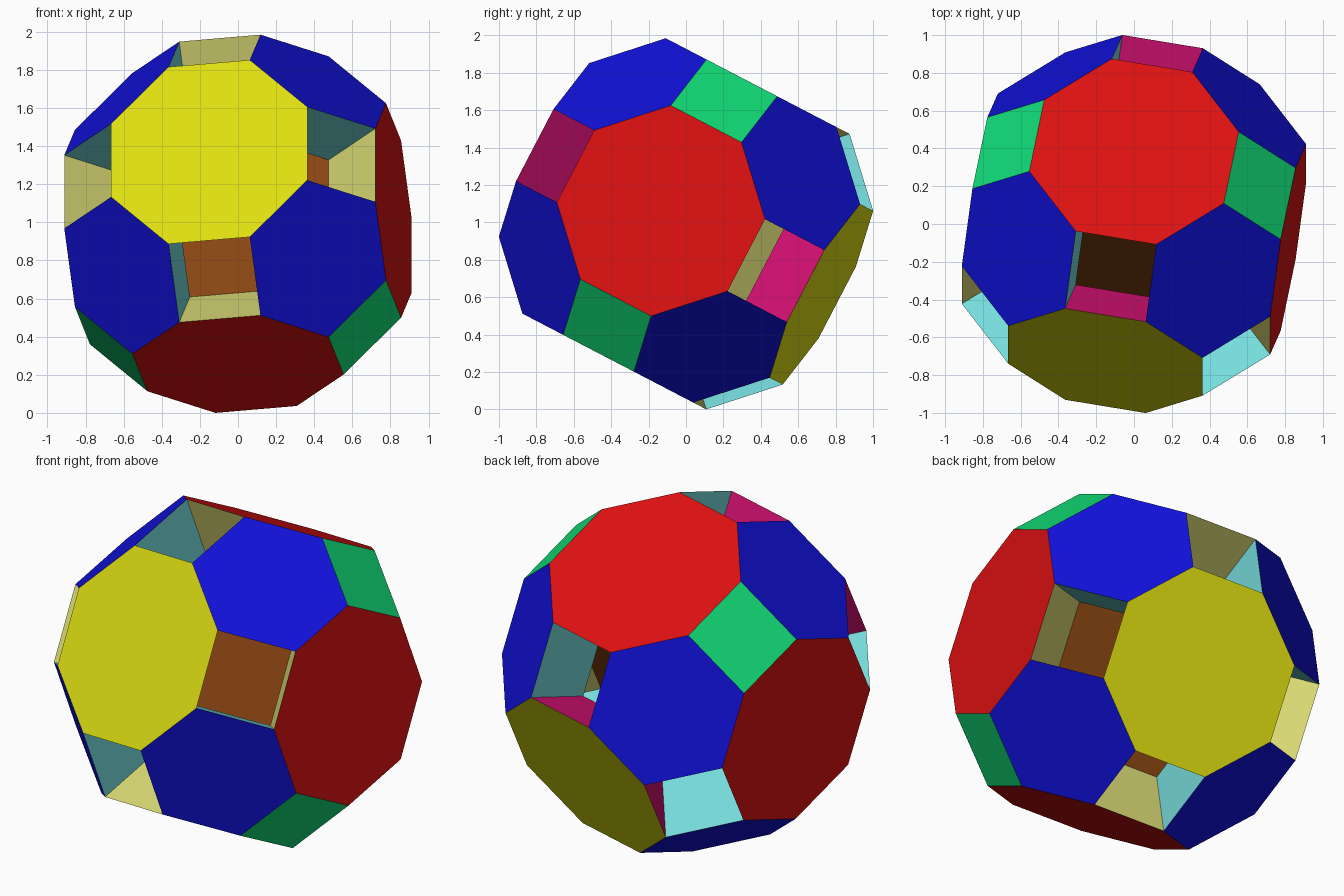
import bpy, bmesh, math
from itertools import permutations, product
from mathutils import Vector, Matrix

if "Cube" in bpy.data.objects:
    bpy.data.objects.remove(bpy.data.objects["Cube"])

EDGE = 0.4336
A, B, C = 0.5, 0.5 + math.sqrt(0.5), 0.5 + math.sqrt(2)


def srgb(h):
    out = []
    for i in (0, 2, 4):
        c = int(h[i:i + 2], 16) / 255
        out.append(c / 12.92 if c < 0.04045 else ((c + 0.055) / 1.055) ** 2.4)
    return (*out, 1)


COLORS = {"red": "dd1111", "yellow": "dddd11", "blue": "1111dd", "green": "11dd77",
          "khaki": "dddd77", "magenta": "dd1177", "aqua": "77dddd", "brown": "884411"}
NAMES = list(COLORS)


def signed_points(a, b, c):
    """All signed permutations of three coordinates."""
    pts = {tuple(s * v for s, v in zip(sg, p))
           for p in permutations((a, b, c)) for sg in product((-1, 1), repeat=3)}
    return [Vector(p) for p in sorted(pts)]


def ring(points, n):
    """Sort coplanar points counter-clockwise about n."""
    n = n.normalized()
    mid = sum(points, Vector()) / len(points)
    u = (points[0] - mid).normalized()
    w = n.cross(u)
    return sorted(points, key=lambda p: math.atan2((p - mid).dot(w), (p - mid).dot(u)) % 6.2831)


def side(points, n):
    """The face of a convex solid that lies furthest along n."""
    top = max(p.dot(n) for p in points)
    return ring([p for p in points if p.dot(n) > top - 1e-4], n)


outer = signed_points(A, B, C)     # truncated cuboctahedron
inner = signed_points(A, A, B)     # rhombicuboctahedron at its core
bm = bmesh.new()


def add_face(points, normal, color):
    f = bm.faces.new([bm.verts.new(p) for p in ring(points, normal)])
    f.material_index = NAMES.index(color)


# Outer shell, and the cube-shaped holes beside each yellow octagon
for d in product((-1, 0, 1), repeat=3):
    n = Vector(d)
    kind = sum(map(abs, d))
    if kind == 1:
        add_face(side(outer, n), n, "yellow" if d[1] else "red")
    elif kind == 3:
        add_face(side(outer, n), n, "blue")
    elif kind == 2 and not d[1]:
        add_face(side(outer, n), n, "green")
    elif kind == 2:
        rim, base = side(outer, n), side(inner, n)
        mid = sum(rim + base, Vector()) / 8
        base = [min(base, key=lambda q: (q - p).length) for p in rim]
        for i in range(4):
            j = (i + 1) % 4
            quad = [rim[i], rim[j], base[j], base[i]]
            out = sum(quad, Vector()) / 4 - mid
            along = out.y * d[1]
            color = "magenta" if along > 0.1 else "khaki" if along < -0.1 else "aqua"
            add_face(quad, -out, color)

# Two inner chambers, each shaped like a square cupola
for s in (-1, 1):
    y = Vector((0, s, 0))
    add_face(side(inner, y), -y, "magenta")
    add_face([p for p in inner if abs(p.y - s * A) < 1e-4], y, "brown")
    for sx, sz in product((-1, 1), repeat=2):
        n = Vector((sx, s, sz))
        add_face(side(inner, n), -n, "aqua")

bmesh.ops.remove_doubles(bm, verts=bm.verts, dist=1e-4)

# Tilt and lift so that the lowest corner stands on the ground
turn = Matrix.Rotation(math.radians(-27.5), 4, 'X') @ Matrix.Rotation(math.radians(-10.5), 4, 'Z')
bm.transform(turn @ Matrix.Scale(EDGE, 4))
low = min(v.co.z for v in bm.verts)
bm.transform(Matrix.Translation((0, 0, -low)))

mesh = bpy.data.meshes.new("tunnelled_polyhedron")
bm.to_mesh(mesh)
bm.free()
for name in NAMES:
    mat = bpy.data.materials.new(name)
    mat.diffuse_color = srgb(COLORS[name])
    mat.use_nodes = True
    mat.node_tree.nodes["Principled BSDF"].inputs["Base Color"].default_value = mat.diffuse_color
    mesh.materials.append(mat)
bpy.context.collection.objects.link(bpy.data.objects.new("tunnelled_polyhedron", mesh))
